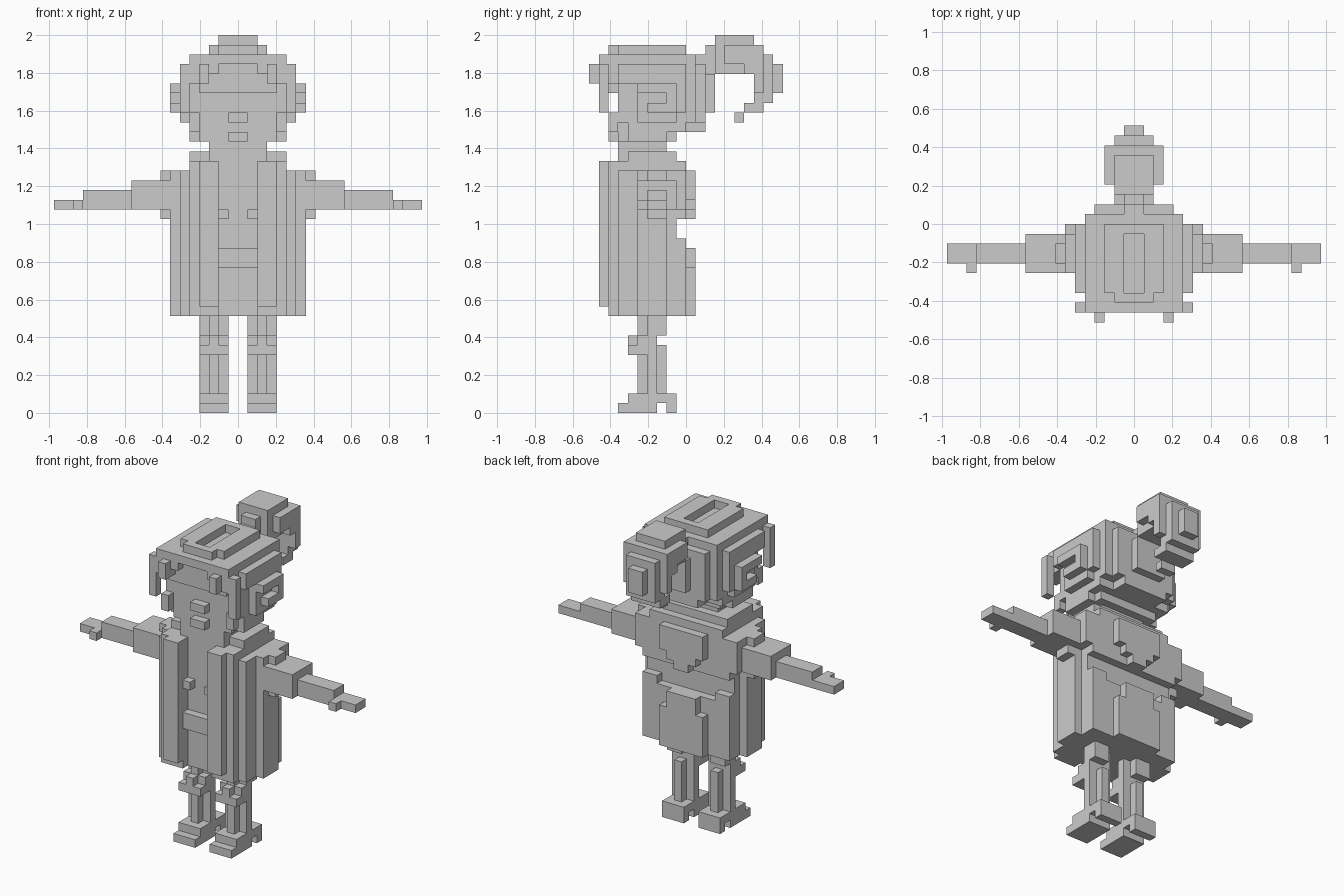
import bpy
import bmesh
from mathutils import Vector

UNIT = 2 / 39  # edge of one block

cube = bpy.data.objects.get("Cube")
if cube:
    bpy.data.objects.remove(cube, do_unlink=True)

grey = bpy.data.materials.new("plain grey")
grey.use_nodes = True
colour = (0.6, 0.6, 0.6, 1)
grey.diffuse_color = colour
grey.node_tree.nodes["Principled BSDF"].inputs["Base Color"].default_value = colour


class Blocks:
    """A set of grid cells that becomes one mesh made of its outer faces."""

    def __init__(self):
        self.cells = set()

    @staticmethod
    def span(x, y, z):
        return {(i, j, k) for i in range(*x) for j in range(*y) for k in range(*z)}

    def mid(self, half, y, z):
        """Add a block centred on x = 0."""
        self.cells |= self.span((-half, half), y, z)

    def pair(self, x, y, z):
        """Add a block and its mirror image."""
        self.cells |= self.span(x, y, z) | self.span((-x[1], -x[0]), y, z)

    def cut(self, half, y, z):
        """Remove a block centred on x = 0."""
        self.cells -= self.span((-half, half), y, z)

    def cut_pair(self, x, y, z):
        """Remove a block and its mirror image."""
        self.cells -= self.span(x, y, z) | self.span((-x[1], -x[0]), y, z)

    def build(self, name):
        bm = bmesh.new()
        verts = {}

        def vert(p):
            key = tuple(p)
            if key not in verts:
                verts[key] = bm.verts.new(Vector(key) * UNIT)
            return verts[key]

        for cell in sorted(self.cells):
            for axis in range(3):
                for side in (0, 1):
                    neighbour = list(cell)
                    neighbour[axis] += 2 * side - 1
                    if tuple(neighbour) in self.cells:
                        continue
                    u, v = (axis + 1) % 3, (axis + 2) % 3
                    corners = []
                    for du, dv in ((0, 0), (1, 0), (1, 1), (0, 1)):
                        p = list(cell)
                        p[axis] += side
                        p[u] += du
                        p[v] += dv
                        corners.append(vert(p))
                    if not side:
                        corners.reverse()
                    bm.faces.new(corners)
        # Merge the flat areas into large faces
        bmesh.ops.dissolve_limit(bm, angle_limit=0.01, verts=bm.verts, edges=bm.edges)
        mesh = bpy.data.meshes.new(name)
        bm.to_mesh(mesh)
        bm.free()
        mesh.materials.append(grey)
        obj = bpy.data.objects.new(name, mesh)
        bpy.context.scene.collection.objects.link(obj)


# Shoes: flat sole, raised upper and a separate heel
shoes = Blocks()
shoes.pair((1, 4), (-7, -3), (0, 1))
shoes.pair((1, 4), (-6, -1), (1, 2))
shoes.pair((1, 4), (-2, -1), (0, 1))
shoes.build("shoes")

# Legs: cross-shaped shin, knee and trouser hem
legs = Blocks()
legs.pair((1, 4), (-4, -3), (2, 10))
legs.pair((2, 3), (-5, -2), (2, 7))
legs.pair((1, 4), (-5, -3), (6, 8))
legs.pair((2, 3), (-5, -4), (8, 10))
legs.pair((1, 4), (-6, -5), (6, 7))
legs.pair((2, 3), (-6, -5), (7, 8))
legs.pair((2, 4), (-3, -2), (8, 10))
legs.build("legs")

# Coat: rounded in plan, from the widest layer to the front flaps
coat = Blocks()
coat.mid(7, (-5, -2), (10, 25))
coat.mid(7, (-2, 0), (21, 25))
coat.mid(6, (-7, 0), (10, 25))
coat.mid(5, (-8, -7), (10, 25))
coat.pair((2, 4), (-9, -8), (11, 26))
coat.pair((7, 8), (-4, -2), (20, 25))
coat.mid(5, (-8, 0), (25, 26))
coat.cut(2, (-8, -7), (17, 26))
coat.cut(2, (-8, -7), (10, 15))
# Waist hollow, back patch and raised back vent
coat.cut(4, (-1, 0), (17, 20))
coat.cut_pair((4, 6), (-1, 0), (18, 20))
coat.mid(3, (0, 1), (22, 25))
coat.mid(2, (0, 1), (21, 22))
coat.mid(1, (0, 1), (20, 21))
coat.mid(3, (0, 1), (10, 15))
coat.mid(2, (0, 1), (15, 17))
coat.build("coat")

# Collar stepping up to the neck
collar = Blocks()
collar.pair((2, 5), (-6, -1), (26, 27))
collar.mid(3, (-4, -1), (26, 27))
collar.build("collar")

buttons = Blocks()
buttons.pair((1, 2), (-8, -7), (20, 21))
buttons.build("buttons")

# Arms: sleeve, forearm, hand and thumb
arms = Blocks()
arms.pair((7, 11), (-5, -1), (21, 24))
arms.pair((11, 16), (-4, -2), (21, 23))
arms.pair((16, 19), (-4, -2), (21, 22))
arms.pair((16, 17), (-5, -4), (21, 22))
arms.build("arms")

# Head with neck, jaw, cheeks, nose and mouth
head = Blocks()
head.mid(3, (-7, -2), (26, 28))
head.mid(4, (-7, -1), (28, 29))
head.mid(4, (-7, 0), (29, 37))
head.mid(1, (-8, -7), (30, 31))
head.mid(1, (-8, -7), (28, 29))
head.pair((4, 5), (-8, -7), (29, 31))
head.build("head")

# Hair: rounded shell widening towards the ears
hair = Blocks()
hair.pair((4, 5), (-7, 1), (30, 37))
hair.pair((4, 5), (-6, 0), (29, 30))
hair.pair((4, 5), (-6, -2), (28, 29))
hair.pair((5, 6), (-5, -1), (30, 31))
hair.pair((5, 6), (-5, 0), (31, 35))
hair.pair((5, 6), (-7, 0), (35, 36))
hair.pair((5, 6), (-7, -5), (34, 35))
hair.mid(3, (0, 2), (29, 30))
hair.mid(4, (0, 2), (30, 36))
hair.mid(4, (0, 1), (36, 37))
hair.mid(2, (2, 3), (31, 35))
# Ear swirl
hair.pair((6, 7), (-5, -1), (33, 34))
hair.pair((6, 7), (-4, -1), (31, 32))
hair.pair((6, 7), (-2, -1), (32, 33))
# Top layer with a parting
hair.mid(3, (-7, 0), (37, 38))
hair.mid(2, (-8, -7), (37, 38))
hair.cut(1, (-7, -1), (37, 38))
# Fringe with a stepped arch over the forehead
hair.mid(5, (-9, -7), (34, 37))
hair.mid(4, (-8, -7), (33, 34))
hair.cut(3, (-9, -8), (34, 35))
hair.cut(2, (-9, -8), (35, 36))
hair.pair((3, 4), (-10, -9), (34, 36))
hair.pair((5, 6), (-9, -8), (31, 36))
hair.build("hair")

# Ponytail: rises behind the head, then curls down and forward
ponytail = Blocks()
ponytail.mid(1, (1, 3), (35, 37))
ponytail.mid(1, (2, 3), (37, 38))
ponytail.mid(2, (3, 8), (35, 36))
ponytail.mid(2, (3, 4), (36, 38))
ponytail.mid(3, (4, 8), (36, 38))
ponytail.mid(3, (6, 8), (34, 36))
ponytail.cut(3, (6, 7), (34, 35))
ponytail.mid(2, (3, 7), (38, 39))
ponytail.mid(2, (8, 9), (32, 37))
ponytail.mid(1, (9, 10), (33, 36))
ponytail.mid(3, (7, 8), (33, 34))
ponytail.mid(2, (7, 8), (32, 33))
ponytail.mid(2, (6, 8), (31, 32))
ponytail.mid(1, (5, 6), (30, 31))
ponytail.build("ponytail")
